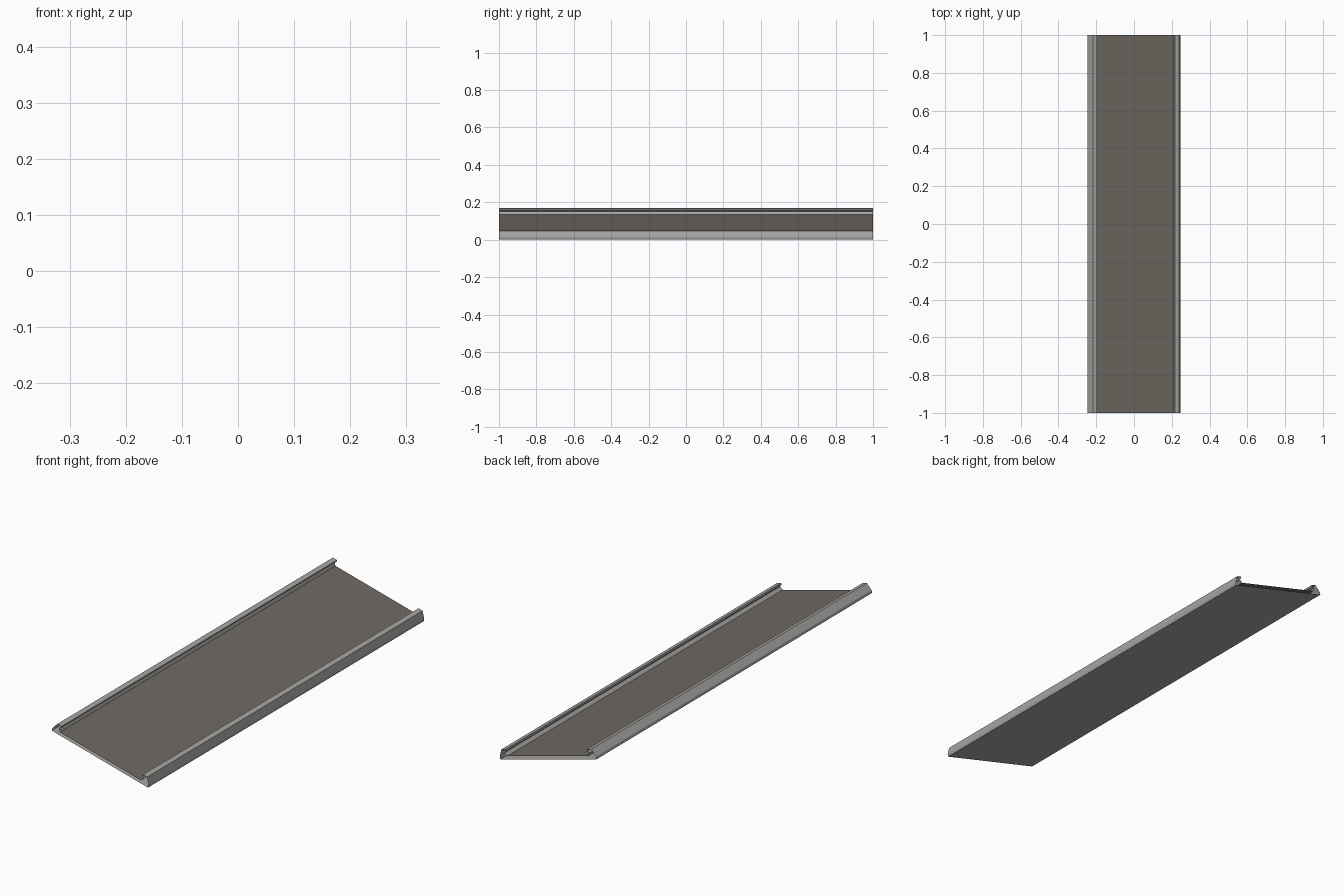
import bpy
import math

if "Cube" in bpy.data.objects:
    bpy.data.objects.remove(bpy.data.objects["Cube"])

TILT = math.radians(15)
HALF_LEN = 1.0
HALF_W = 0.253


def material(name, rgb):
    m = bpy.data.materials.new(name)
    m.diffuse_color = (*rgb, 1.0)
    m.use_nodes = True
    m.node_tree.nodes["Principled BSDF"].inputs["Base Color"].default_value = m.diffuse_color
    return m


metal = material("light grey metal", (0.37, 0.37, 0.36))
belt = material("brown grey deck", (0.163, 0.14, 0.125))


def place(u, v):
    """Tilt a cross-section point: the left side is raised, right corner on z = 0."""
    c, s = math.cos(TILT), math.sin(TILT)
    return u * c + v * s - 0.0015, (HALF_W - u) * s + v * c


def sheet(name, profile, mat):
    """Open-ended sheet: cross-section swept along y without end caps."""
    n = len(profile)
    pts = [place(u, v) for u, v in profile]
    verts = [(x, y, z) for y in (-HALF_LEN, HALF_LEN) for x, z in pts]
    faces = [(i, i + 1, i + 1 + n, i + n) for i in range(n - 1)]
    me = bpy.data.meshes.new(name)
    me.from_pydata(verts, [], faces)
    me.materials.append(mat)
    ob = bpy.data.objects.new(name, me)
    bpy.context.collection.objects.link(ob)
    return ob


# Rail cross-section, from the deck edge over the lip to the outer bottom corner
rail = [(0.214, 0.014), (0.224, 0.029), (0.214, 0.036), (0.214, 0.044),
        (0.236, 0.044), (HALF_W, 0.012), (HALF_W, 0.0)]
mirrored = [(-u, v) for u, v in reversed(rail)]

# Side rails
sheet("right_rail", rail, metal)
sheet("left_rail", mirrored, metal)
# Underside plate
sheet("bottom_plate", [rail[-1], mirrored[0]], metal)
# Deck surface between the rails
sheet("deck", [mirrored[-1], rail[0]], belt)
